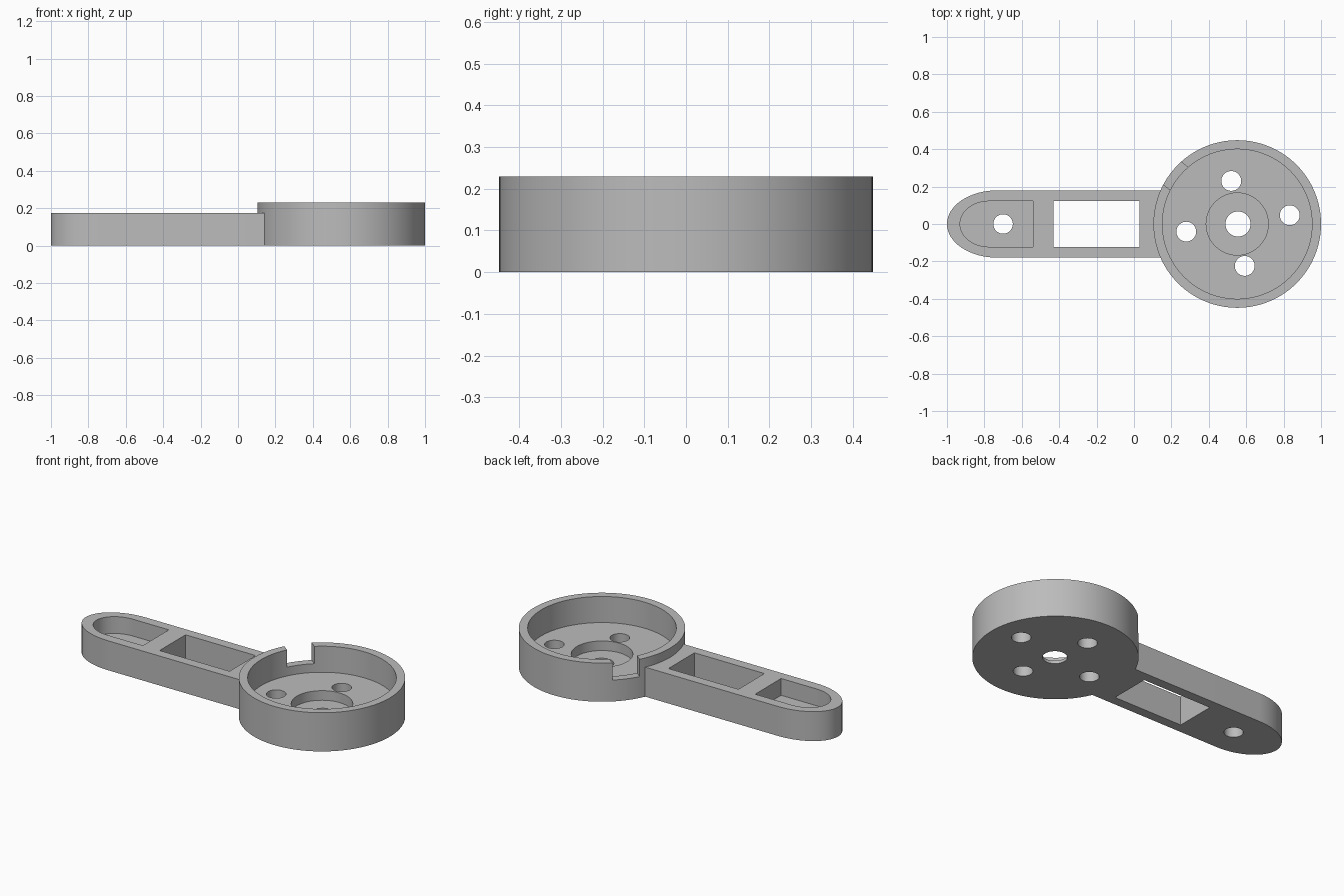
import bpy, bmesh, math
from mathutils import Vector

cube = bpy.data.objects.get("Cube")
if cube:
    bpy.data.objects.remove(cube)

HUB = Vector((0.552, 0))
HUB_H, ARM_H, FLOOR = 0.23, 0.175, 0.075

grey = bpy.data.materials.new("plain_grey")
grey.use_nodes = True
grey.diffuse_color = (0.5, 0.5, 0.5, 1)
grey.node_tree.nodes["Principled BSDF"].inputs["Base Color"].default_value = (0.5, 0.5, 0.5, 1)


def prism(name, outline, z0, z1):
    """Extrude a flat counter-clockwise outline from z0 to z1."""
    bm = bmesh.new()
    base = bm.faces.new([bm.verts.new((x, y, z0)) for x, y in outline])
    top = bmesh.ops.extrude_face_region(bm, geom=[base])["geom"]
    bmesh.ops.translate(bm, vec=(0, 0, z1 - z0),
                        verts=[v for v in top if isinstance(v, bmesh.types.BMVert)])
    bmesh.ops.recalc_face_normals(bm, faces=bm.faces)
    mesh = bpy.data.meshes.new(name)
    bm.to_mesh(mesh)
    bm.free()
    mesh.materials.append(grey)
    obj = bpy.data.objects.new(name, mesh)
    bpy.context.collection.objects.link(obj)
    return obj


def circle(cx, cy, r, n=48):
    return [(cx + r * math.cos(math.tau * i / n), cy + r * math.sin(math.tau * i / n))
            for i in range(n)]


def tongue(tip, bend, end, half, n=32):
    """Straight-sided strip with a half-ellipse at its -x end."""
    arc = [math.pi / 2 + math.pi * i / n for i in range(n + 1)]
    nose = [(bend + (bend - tip) * math.cos(a), half * math.sin(a)) for a in arc]
    return nose + [(end, -half), (end, half)]


def rect(x0, x1, half):
    return [(x0, -half), (x1, -half), (x1, half), (x0, half)]


def combine(body, tool, operation):
    mod = body.modifiers.new(operation.lower(), "BOOLEAN")
    mod.operation, mod.solver, mod.object = operation, "EXACT", tool
    bpy.context.view_layer.objects.active = body
    bpy.ops.object.modifier_apply(modifier=mod.name)
    bpy.data.objects.remove(tool)


# Round hub joined to the flat arm
body = prism("lever_arm_with_cup", circle(*HUB, 0.448, 128), 0, HUB_H)
combine(body, prism("arm", tongue(-1, -0.73, 0.4, 0.18), 0, ARM_H), "UNION")

# Cup, bearing seat and arm pocket, then the window
cuts = [
    prism("cup_cut", circle(*HUB, 0.4, 128), FLOOR, 0.4),
    prism("seat_cut", circle(*HUB, 0.166, 64), 0.018, 0.4),
    prism("pocket_cut", tongue(-0.93, -0.775, -0.54, 0.122), FLOOR, 0.4),
    prism("window_cut", rect(-0.43, 0.03, 0.122), -0.1, 0.4),
]

# Notch through the cup rim
turn = math.radians(142)
notch = prism("notch_cut", rect(0.3, 0.55, 0.077), 0.127, 0.4)
notch.rotation_euler.z = turn
notch.location = (HUB.x, HUB.y, 0)
cuts.append(notch)

# Shaft hole, arm tip hole and four screw holes
holes = [(HUB.x + 0.004, 0, 0.067), (-0.7, 0, 0.052)]
for k in range(4):
    a = math.radians(9 + 90 * k)
    r = 0.28 if k % 2 == 0 else 0.23
    holes.append((HUB.x + 0.004 + r * math.cos(a), 0.003 + r * math.sin(a), 0.053))
cuts += [prism("hole_cut", circle(x, y, r), -0.1, 0.4) for x, y, r in holes]

bpy.context.view_layer.update()
for tool in cuts:
    combine(body, tool, "DIFFERENCE")

# Smooth round walls, crisp edges
bpy.ops.object.select_all(action="DESELECT")
body.select_set(True)
bpy.context.view_layer.objects.active = body
bpy.ops.object.shade_smooth_by_angle(angle=math.radians(30))
